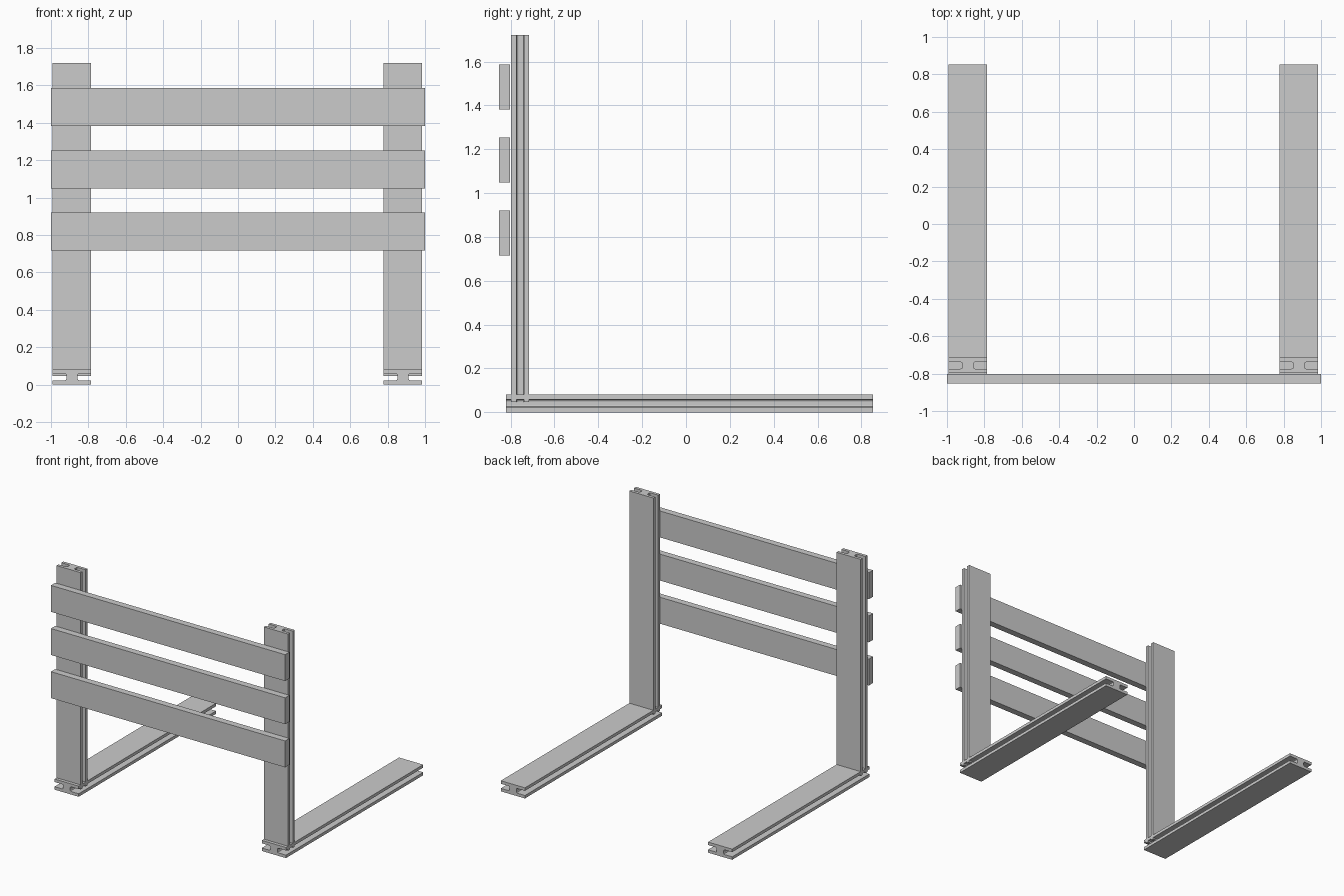
import bpy
import bmesh
from mathutils import Matrix, Vector

if "Cube" in bpy.data.objects:
    bpy.data.objects.remove(bpy.data.objects["Cube"])

WIDTH, THICK = 0.206, 0.082      # grooved plank section
SLOT, WEB = 0.036, 0.06          # side groove height, central web width
CORNER = 0.009                   # eased inner groove corners


def grooved_profile():
    """Plank section with a groove in each side edge, centred on the origin."""
    w, t, s, b, c = WIDTH / 2, THICK / 2, SLOT / 2, WEB / 2, CORNER
    k = c * 0.3
    right = [(w, -t), (w, -s), (b + c, -s), (b + k, -s + k), (b, -s + c),
             (b, s - c), (b + k, s - k), (b + c, s), (w, s), (w, t)]
    return right + [(-x, -y) for x, y in right]


def finish(name, bm):
    bmesh.ops.recalc_face_normals(bm, faces=bm.faces[:])
    mesh = bpy.data.meshes.new(name)
    bm.to_mesh(mesh)
    bm.free()
    obj = bpy.data.objects.new(name, mesh)
    bpy.context.collection.objects.link(obj)
    return obj


def grooved_plank(name, start, end):
    """Extrude the grooved section from start to end, along z or y."""
    start, end = Vector(start), Vector(end)
    travel = end - start
    bm = bmesh.new()
    verts = [bm.verts.new((x, y, 0)) for x, y in grooved_profile()]
    face = bm.faces.new(verts)
    out = bmesh.ops.extrude_face_region(bm, geom=[face], use_keep_orig=True)
    top = [v for v in out["geom"] if isinstance(v, bmesh.types.BMVert)]
    bmesh.ops.translate(bm, verts=top, vec=(0, 0, travel.length))
    if abs(travel.y) > abs(travel.z):
        bm.transform(Matrix.Rotation(-1.5707963, 4, 'X'))
    bm.transform(Matrix.Translation(start))
    return finish(name, bm)


def box(name, lo, hi):
    lo, hi = Vector(lo), Vector(hi)
    bm = bmesh.new()
    bmesh.ops.create_cube(bm, size=1)
    bm.transform(Matrix.Translation((lo + hi) / 2) @ Matrix.Diagonal((*(hi - lo), 1)))
    return finish(name, bm)


# Floor runners and the upright posts let into them
for side, x in (("left", -0.888), ("right", 0.882)):
    grooved_plank(f"{side}_runner", (x, -0.822, THICK / 2), (x, 0.852, THICK / 2))
    grooved_plank(f"{side}_post", (x, -0.756, 0.047), (x, -0.756, 1.72))

# Three plain slats across the front
for i in range(3):
    z = 0.716 + 0.333 * i
    box(f"back_slat_{i + 1}", (-1, -0.853, z), (1, -0.802, z + 0.204))
